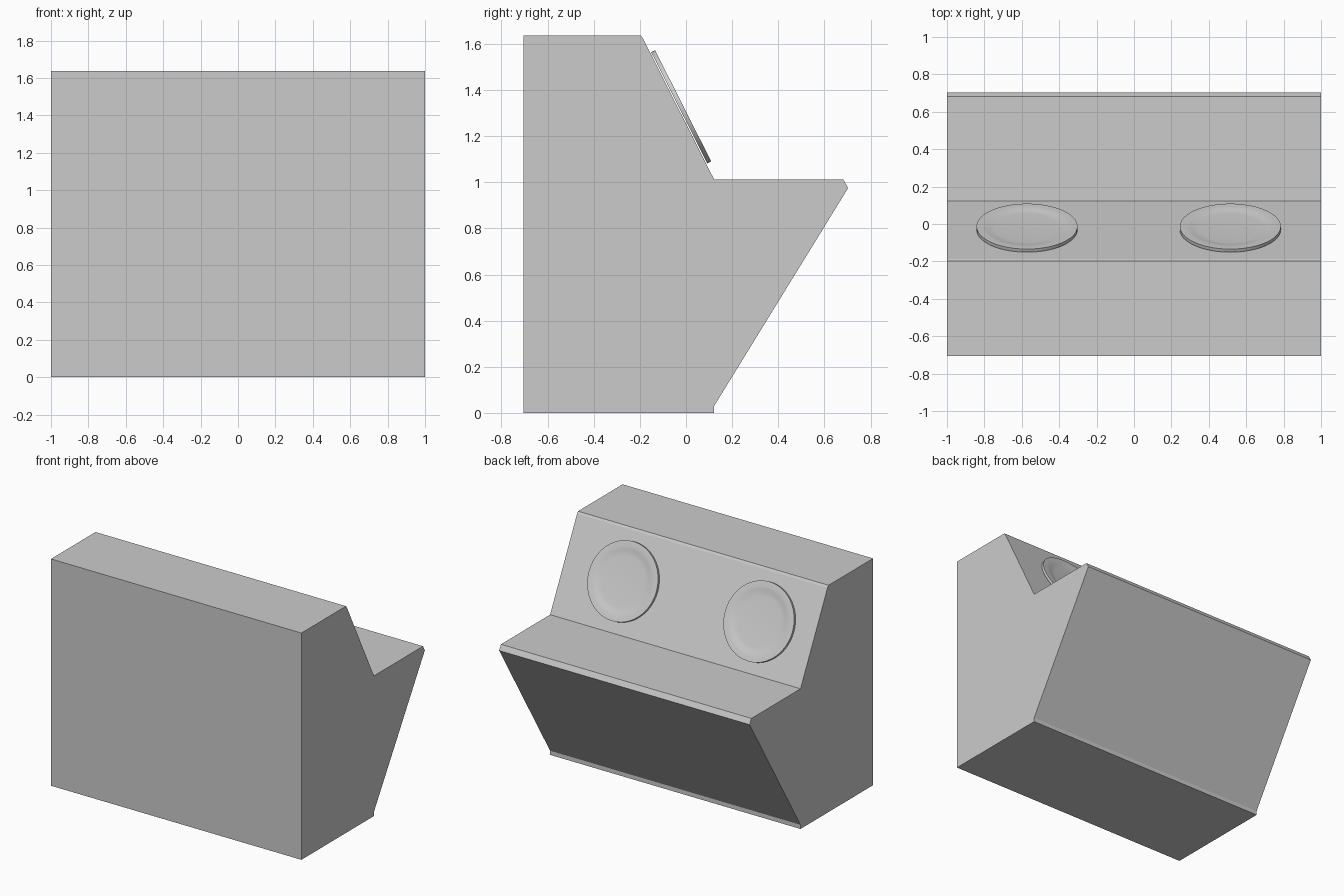
import bpy, bmesh, math
from mathutils import Matrix, Vector

if "Cube" in bpy.data.objects:
    bpy.data.objects.remove(bpy.data.objects["Cube"])


def add_object(name, bm):
    bmesh.ops.recalc_face_normals(bm, faces=bm.faces)
    mesh = bpy.data.meshes.new(name)
    bm.to_mesh(mesh)
    bm.free()
    obj = bpy.data.objects.new(name, mesh)
    bpy.context.collection.objects.link(obj)
    return obj


# Cabinet body: side profile (y, z) extruded along x
profile = [(-0.705, 0), (0.122, 0), (0.122, 0.03), (0.703, 0.975),
           (0.682, 1.012), (0.122, 1.012), (-0.186, 1.623),
           (-0.197, 1.637), (-0.705, 1.637)]
bm = bmesh.new()
face = bm.faces.new([bm.verts.new((-1, y, z)) for y, z in profile])
ext = bmesh.ops.extrude_face_region(bm, geom=[face])
bmesh.ops.translate(bm, vec=(2, 0, 0),
                    verts=[v for v in ext["geom"] if isinstance(v, bmesh.types.BMVert)])
add_object("cabinet_body", bm)

# Shallow dished discs on the sloping panel: lathed (radius, height) section
section = [(0, 0.005), (0.27, 0.005), (0.27, 0.024), (0.235, 0.024),
           (0.215, 0.021), (0.195, 0.016), (0.17, 0.014), (0, 0.014)]
tilt = -math.atan2(0.611, 0.308)


def dished_disc(name, x):
    bm = bmesh.new()
    verts = [bm.verts.new((r, 0, h)) for r, h in section]
    edges = [bm.edges.new(pair) for pair in zip(verts, verts[1:])]
    bmesh.ops.spin(bm, geom=verts + edges, cent=(0, 0, 0), axis=(0, 0, 1),
                   angle=math.tau, steps=48)
    bmesh.ops.remove_doubles(bm, verts=bm.verts, dist=1e-5)
    obj = add_object(name, bm)
    obj.matrix_world = (Matrix.Translation(Vector((x, -0.034, 1.321)))
                        @ Matrix.Rotation(tilt, 4, "X"))
    bpy.ops.object.select_all(action="DESELECT")
    obj.select_set(True)
    bpy.context.view_layer.objects.active = obj
    bpy.ops.object.shade_smooth_by_angle(angle=math.radians(35))


dished_disc("left_disc", -0.572)
dished_disc("right_disc", 0.515)
